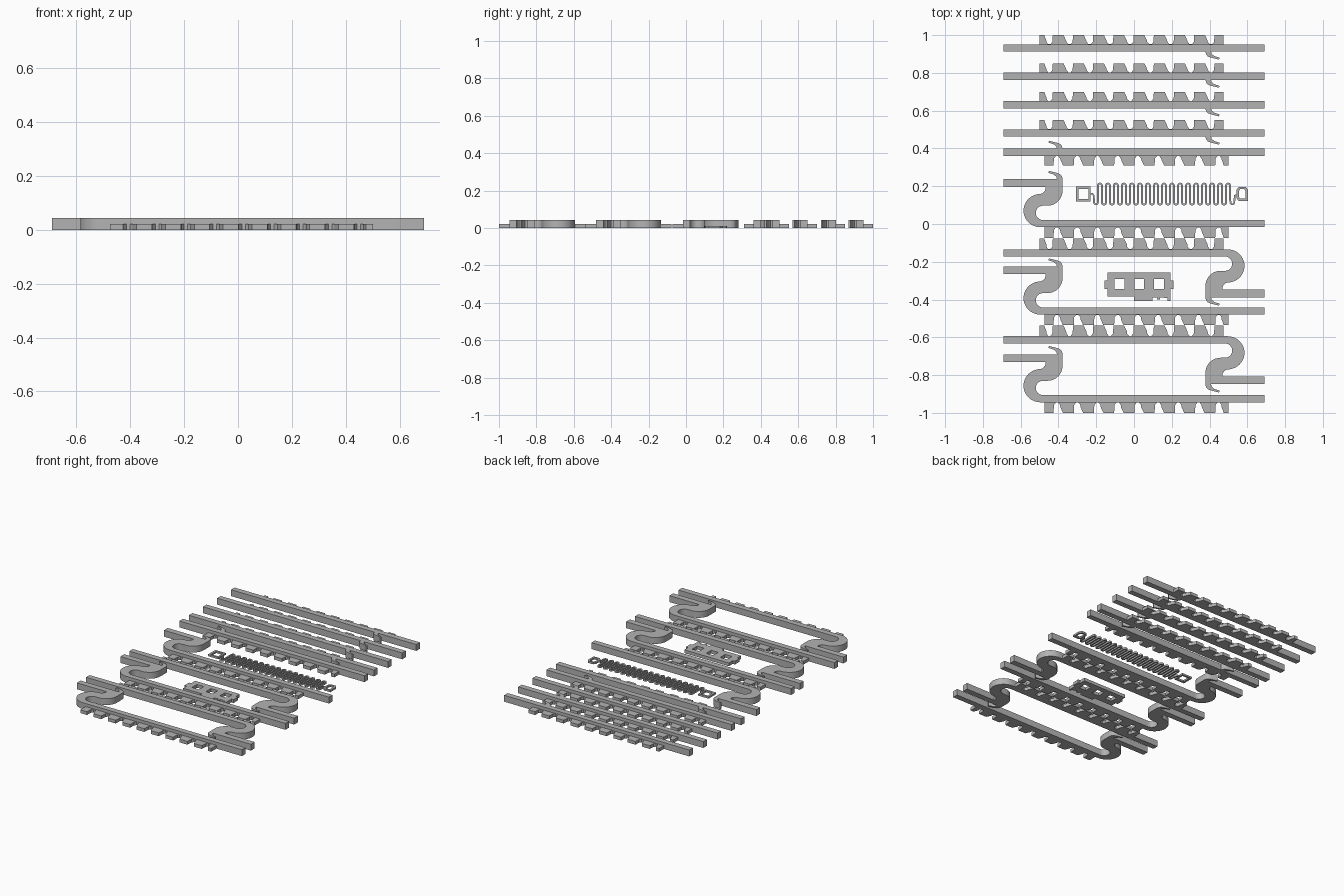
import bpy, bmesh, math

if "Cube" in bpy.data.objects:
    bpy.data.objects.remove(bpy.data.objects["Cube"])

TALL, LOW = 0.043, 0.022      # rail height, tooth height
HALF = 0.019                  # half rail width

grey = bpy.data.materials.new("plain_grey")
grey.diffuse_color = (0.45, 0.45, 0.45, 1)
grey.use_nodes = True
grey.node_tree.nodes["Principled BSDF"].inputs["Base Color"].default_value = grey.diffuse_color


def slab(name, loops, height):
    """Extrude closed outlines (later loops may be holes) up from z = 0."""
    cu = bpy.data.curves.new(name, 'CURVE')
    cu.dimensions, cu.fill_mode, cu.extrude = '2D', 'BOTH', height / 2
    for pts in loops:
        sp = cu.splines.new('POLY')
        sp.points.add(len(pts) - 1)
        for p, (x, y) in zip(sp.points, pts):
            p.co = (x, y, height / 2, 1)
        sp.use_cyclic_u = True
    tmp = bpy.data.objects.new(name + "_outline", cu)
    bpy.context.collection.objects.link(tmp)
    bpy.context.view_layer.update()
    me = bpy.data.meshes.new_from_object(
        tmp.evaluated_get(bpy.context.evaluated_depsgraph_get()))
    bpy.data.objects.remove(tmp)
    bm = bmesh.new()
    bm.from_mesh(me)
    bmesh.ops.remove_doubles(bm, verts=bm.verts, dist=1e-5)
    bmesh.ops.recalc_face_normals(bm, faces=bm.faces)
    bm.to_mesh(me)
    bm.free()
    me.materials.clear()
    me.materials.append(grey)
    ob = bpy.data.objects.new(name, me)
    bpy.context.collection.objects.link(ob)
    bpy.ops.object.select_all(action='DESELECT')
    ob.select_set(True)
    bpy.context.view_layer.objects.active = ob
    bpy.ops.object.shade_smooth_by_angle(angle=math.radians(30))
    return ob


def arc(cx, cy, rx, ry, a0, a1, n=12):
    return [(cx + rx * math.cos(math.radians(a0 + (a1 - a0) * i / n)),
             cy + ry * math.sin(math.radians(a0 + (a1 - a0) * i / n))) for i in range(n + 1)]


def rect(x0, x1, y0, y1):
    return [(x0, y0), (x1, y0), (x1, y1), (x0, y1)]


def ribbon(path, w):
    """Outline of a band of width w along an open path."""
    left, right = [], []
    for i, (x, y) in enumerate(path):
        a, b = path[max(i - 1, 0)], path[min(i + 1, len(path) - 1)]
        dx, dy = b[0] - a[0], b[1] - a[1]
        d = math.hypot(dx, dy)
        left.append((x - dy / d * w / 2, y + dx / d * w / 2))
        right.append((x + dy / d * w / 2, y - dx / d * w / 2))
    return left + right[::-1]


def tooth_row(top):
    """Outline of the rack: half tooth, eight full teeth, end tooth."""
    pts = [(-0.5, 0.01), (-0.5, top), (-0.475, top), (-0.464, top - 0.03),
           (-0.464, 0.033), (-0.455, 0.021)]
    for k in range(9):
        x = -0.43 + 0.107 * k
        pts += [(x - 0.012, 0.021), (x - 0.002, 0.033), (x, top)]
        if k < 8:
            pts += [(x + 0.057, top), (x + 0.071, top - 0.03),
                    (x + 0.072, 0.033), (x + 0.082, 0.021)]
    return pts + [(0.475, top), (0.475, 0.01)]


def hook(y):
    """Small barbed catch hanging from height y."""
    return [(0.378, y), (0.381, y - 0.015), (0.391, y - 0.027), (0.41, y - 0.034), (0.45, y - 0.044),
            (0.454, y - 0.034), (0.425, y - 0.025), (0.411, y - 0.013), (0.408, y)]


def s_rail():
    """Rail flowing through an S bend into a short offset rail and catch."""
    pts = [(-0.69, -HALF), (-0.69, HALF)]
    pts += arc(0.495, -0.069, 0.09, 0.088, 90, -90, 20)        # outer bend
    pts += arc(0.5, -0.19, 0.032, 0.033, 90, 180, 8)           # inner corner
    pts += [(0.468, -0.195), (0.69, -0.195), (0.69, -0.235)]   # short rail
    pts += hook(-0.235)[::-1]
    pts += arc(0.458, -0.175, 0.08, 0.08, 180, 90, 10)         # second bend
    pts += arc(0.482, -0.057, 0.038, 0.038, -90, 90, 12)       # inner bend
    return pts


def place(ob, y, turned):
    ob.location.y = y
    if turned:
        ob.rotation_euler.z = math.pi


# straight racks with a catch
for i, (y, turned) in enumerate([(0.931, 0), (0.782, 0), (0.631, 0), (0.481, 0), (0.38, 1)], 1):
    place(slab(f"straight_rail_{i}", [rect(-0.69, 0.69, -HALF, HALF)], TALL), y, turned)
    place(slab(f"straight_rail_catch_{i}", [hook(-HALF + 0.002)], TALL), y, turned)
    place(slab(f"straight_rail_teeth_{i}", [tooth_row(0.069)], LOW), y, turned)

# racks with an S-shaped end
for i, (y, turned) in enumerate([(0.002, 1), (-0.153, 0), (-0.461, 1), (-0.613, 0), (-0.925, 1)], 1):
    place(slab(f"bent_rail_{i}", [s_rail()], TALL), y, turned)
    place(slab(f"bent_rail_teeth_{i}", [tooth_row(0.075)], LOW), y, turned)

# flat zigzag spring with an eye at each end
step, x, path = 0.0212, -0.19, [(-0.235, 0.16), (-0.22, 0.16), (-0.213, 0.15), (-0.212, 0.118)]
r = step / 2
path += arc(-0.2015, 0.115, r, r, 180, 360, 6)
for k in range(33):
    cx = x + r + step * k - 0.001
    path += arc(cx, 0.204, r, r, 180, 0, 6) if k % 2 == 0 else arc(cx, 0.113, r, r, 180, 360, 6)
ex = path[-1][0]
path += [(ex, 0.125), (ex + 0.004, 0.116)]
path += arc(ex + 0.012, 0.115, r, r, 200, 340, 5) + [(ex + 0.025, 0.15), (0.55, 0.158)]
slab("spring_wire", [ribbon(path, 0.0095)], 0.012)
slab("spring_left_eye", [rect(-0.308, -0.23, 0.12, 0.199), rect(-0.293, -0.242, 0.133, 0.186)], 0.012)
ring = [[(0.573 + sx * a, 0.159 + sy * b) for sx, sy in
         ((-1, -.6), (-.6, -1), (1, -1), (1, .6), (.6, 1), (-.6, 1), (-1, .6))]
        for a, b in ((0.03, 0.038), (0.018, 0.025))]
slab("spring_right_eye", ring, 0.012)

# latch plate with three windows, side tabs and a notched lower edge
plate = [(-0.14, -0.385), (0, -0.385), (0, -0.407), (0.098, -0.407), (0.098, -0.388), (0.122, -0.388),
         (0.122, -0.4), (0.138, -0.4), (0.138, -0.388), (0.16, -0.388), (0.16, -0.393), (0.177, -0.393),
         (0.177, -0.407), (0.192, -0.407), (0.192, -0.345), (0.208, -0.345), (0.208, -0.298),
         (0.192, -0.298), (0.192, -0.256), (-0.14, -0.256), (-0.14, -0.298), (-0.156, -0.298),
         (-0.156, -0.345), (-0.14, -0.345)]
windows = [rect(c - 0.026, c + 0.026, -0.345, -0.292) for c in (-0.076, 0.028, 0.133)]
slab("latch_plate", [plate] + windows, LOW)
